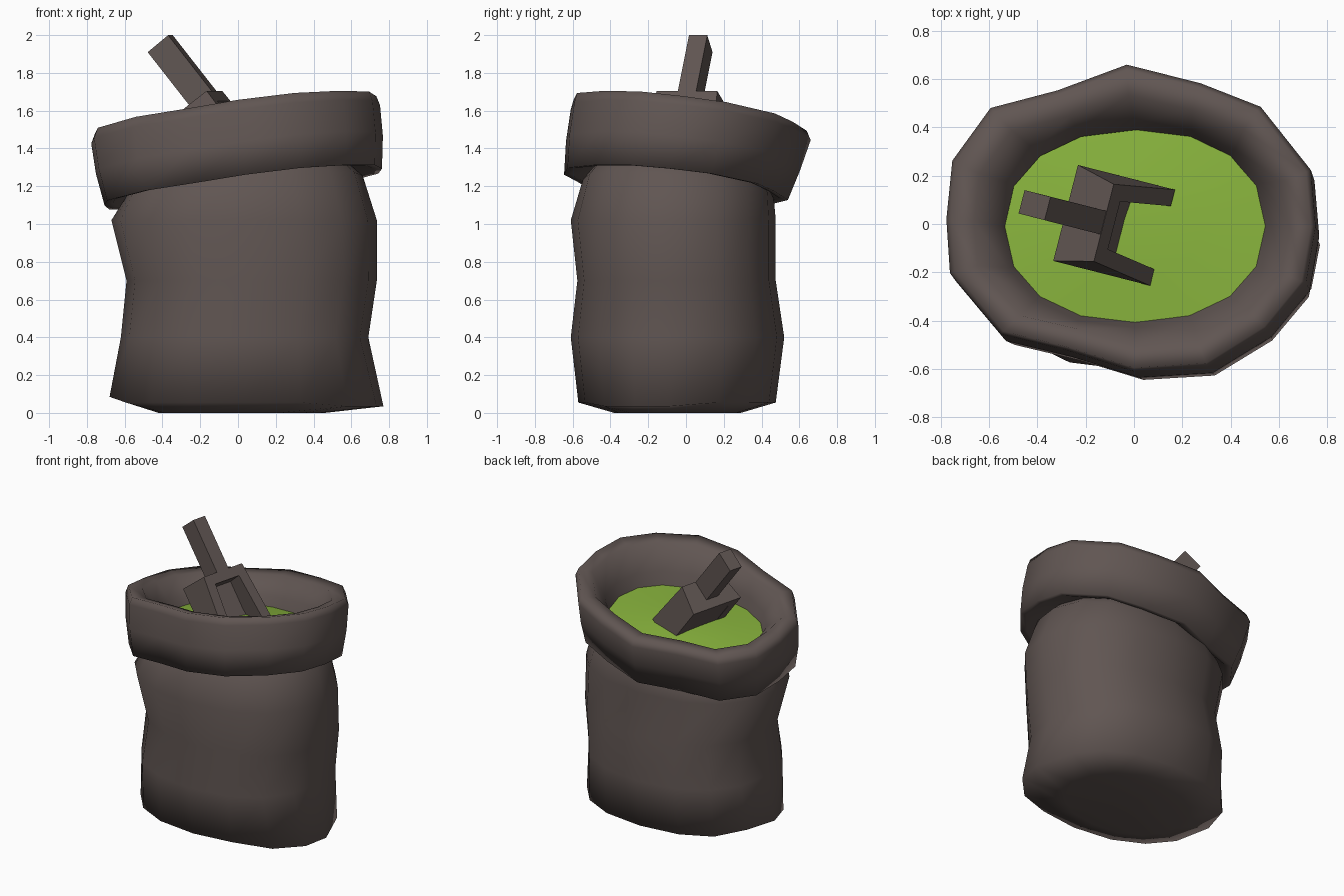
import bpy, bmesh, math
from mathutils import Vector

if "Cube" in bpy.data.objects:
    bpy.data.objects.remove(bpy.data.objects["Cube"])

N = 16


def material(name, rgb):
    m = bpy.data.materials.new(name)
    m.diffuse_color = (*rgb, 1)
    m.use_nodes = True
    m.node_tree.nodes["Principled BSDF"].inputs["Base Color"].default_value = m.diffuse_color
    return m


brown = material("dark_brown_cloth", (0.118, 0.092, 0.085))
green = material("leaf_green", (0.24, 0.44, 0.045))

# Uneven lip outline seen from above, normalised to -1..1
LIP = [(.77, -.03), (.75, .21), (.54, .48), (.29, .58), (-.02, .66), (-.31, .55),
       (-.59, .475), (-.75, .25), (-.775, 0), (-.76, -.23), (-.55, -.49),
       (-.27, -.56), (.01, -.65), (.32, -.63), (.57, -.47), (.73, -.27)]
LIP = [(x / .773, y / .655) for x, y in LIP]


def rounded(p):
    """Superellipse outline, squarer for larger p."""
    f = lambda c: math.copysign(abs(c) ** (2 / p), c)
    return [(f(math.cos(2 * math.pi * i / N)), f(math.sin(2 * math.pi * i / N)))
            for i in range(N)]


def ring(outline, x0, x1, y0, y1, z, tilt_x=0.0, tilt_y=0.0):
    """Fit an outline into bounds on a tilted plane."""
    pts = []
    for u, v in outline:
        x = (x0 + x1) / 2 + u * (x1 - x0) / 2
        y = (y0 + y1) / 2 + v * (y1 - y0) / 2
        pts.append(Vector((x, y, z + tilt_x * x + tilt_y * y)))
    return pts


def finish(name, bm, mat, angle=None):
    me = bpy.data.meshes.new(name)
    bm.to_mesh(me)
    bm.free()
    ob = bpy.data.objects.new(name, me)
    bpy.context.collection.objects.link(ob)
    me.materials.append(mat)
    if angle:
        bpy.ops.object.select_all(action='DESELECT')
        bpy.context.view_layer.objects.active = ob
        ob.select_set(True)
        bpy.ops.object.shade_smooth_by_angle(angle=math.radians(angle))
    return ob


def loft(name, rings, mat, cap_start=None, cap_end=None, angle=120):
    """Skin rings; caps are fans to a centre point."""
    bm = bmesh.new()
    loops = [[bm.verts.new(p) for p in r] for r in rings]
    for a, b in zip(loops, loops[1:]):
        for i in range(N):
            j = (i + 1) % N
            bm.faces.new((a[i], a[j], b[j], b[i]))
    if cap_start:
        c = bm.verts.new(cap_start)
        for i in range(N):
            bm.faces.new((loops[0][(i + 1) % N], loops[0][i], c))
    if cap_end:
        c = bm.verts.new(cap_end)
        for i in range(N):
            bm.faces.new((loops[-1][i], loops[-1][(i + 1) % N], c))
    return finish(name, bm, mat, angle)


# Sack body: soft rings with a slight bulge and a rounded base
soft = rounded(2.25)
body = [ring(soft, -.42, .46, -.38, .29, .0),
        ring(soft, -.64, .72, -.57, .475, .055),
        ring(soft, -.62, .69, -.61, .52, .40),
        ring(soft, -.59, .735, -.575, .475, .70),
        ring(soft, -.67, .735, -.61, .475, 1.02),
        ring(soft, -.61, .66, -.545, .465, 1.18, .11, -.10),
        ring(soft, -.57, .60, -.50, .43, 1.24, .11, -.10)]
# Bottom corners of the sack stick out a little
for i, d in {8: (-.04, 0, .03), 7: (-.02, 0, .03), 15: (.06, 0, -.02),
             0: (.05, -.04, -.02), 14: (.04, 0, -.02)}.items():
    body[1][i] += Vector(d)
loft("sack_body", body, brown, cap_start=(0, -.04, .03))

# Rolled cuff: out under the roll, up the side, over the lip, down inside
cuff = [ring(soft, -.56, .59, -.49, .42, 1.24, .12, -.11),
        ring(LIP, -.66, .72, -.61, .49, 1.19, .13, -.11),
        ring(LIP, -.705, .765, -.65, .535, 1.185, .13, -.11),
        ring(LIP, -.75, .77, -.64, .60, 1.36, .13, -.12),
        ring(LIP, -.775, .755, -.615, .655, 1.53, .13, -.125),
        ring(LIP, -.755, .735, -.60, .635, 1.58, .13, -.13),
        ring(LIP, -.66, .65, -.51, .53, 1.565, .13, -.13),
        ring(rounded(2.2), -.56, .57, -.43, .42, 1.43, .10, -.10),
        ring(rounded(2.2), -.52, .53, -.395, .375, 1.31, .08, -.08)]
loft("rolled_cuff", cuff, brown)

# Green contents: a low mound leaning with the cuff
heap = [ring(rounded(2.2), -.535, .55, -.41, .39, 1.355, .08, -.08),
        ring(rounded(2.1), -.30, .29, -.22, .21, 1.375, .07, -.07)]
loft("green_contents", heap, green, cap_end=(-.03, .02, 1.385))

# Scoop frame: U runs down the blade, W across it, V out of its open side
U = Vector((.61, -.155, -.78)).normalized()
W = Vector((.25, .97, 0)).normalized()
V = W.cross(U).normalized()
if V.z < 0:
    V = -V
ORIGIN = Vector((-.125, .005, 1.705))


def block(bm, u0, u1, w_rim0, w_rim1, w_base0, w_base1, v0, v1, flare=0.0):
    """Box in the scoop frame; separate widths at rim (v1) and base (v0)."""
    vs = []
    for u, f in ((u0, 0.0), (u1, flare)):
        for w, v in ((w_base0, v0), (w_base1, v0),
                     (w_rim1 + f, v1), (w_rim0 + f, v1)):
            vs.append(bm.verts.new(ORIGIN + U * u + W * w + V * v))
    for f in ((0, 1, 2, 3), (7, 6, 5, 4), (0, 4, 5, 1), (1, 5, 6, 2),
              (2, 6, 7, 3), (3, 7, 4, 0)):
        bm.faces.new([vs[i] for i in f])


bm = bmesh.new()
block(bm, 0, .07, -.165, .165, -.205, .205, -.21, 0)       # back wall
for s in (-1, 1):                                          # side walls
    block(bm, 0, .40, s * .095, s * .165, s * .135, s * .205, -.21, 0, s * .04)
block(bm, .03, .40, -.15, .15, -.15, .15, -.208, -.14)     # blade floor
bmesh.ops.recalc_face_normals(bm, faces=bm.faces)
finish("scoop_blade", bm, brown)

bm = bmesh.new()
block(bm, -.38, .03, -.05, .05, -.05, .05, -.145, -.002)
bmesh.ops.recalc_face_normals(bm, faces=bm.faces)
finish("scoop_handle", bm, brown)
